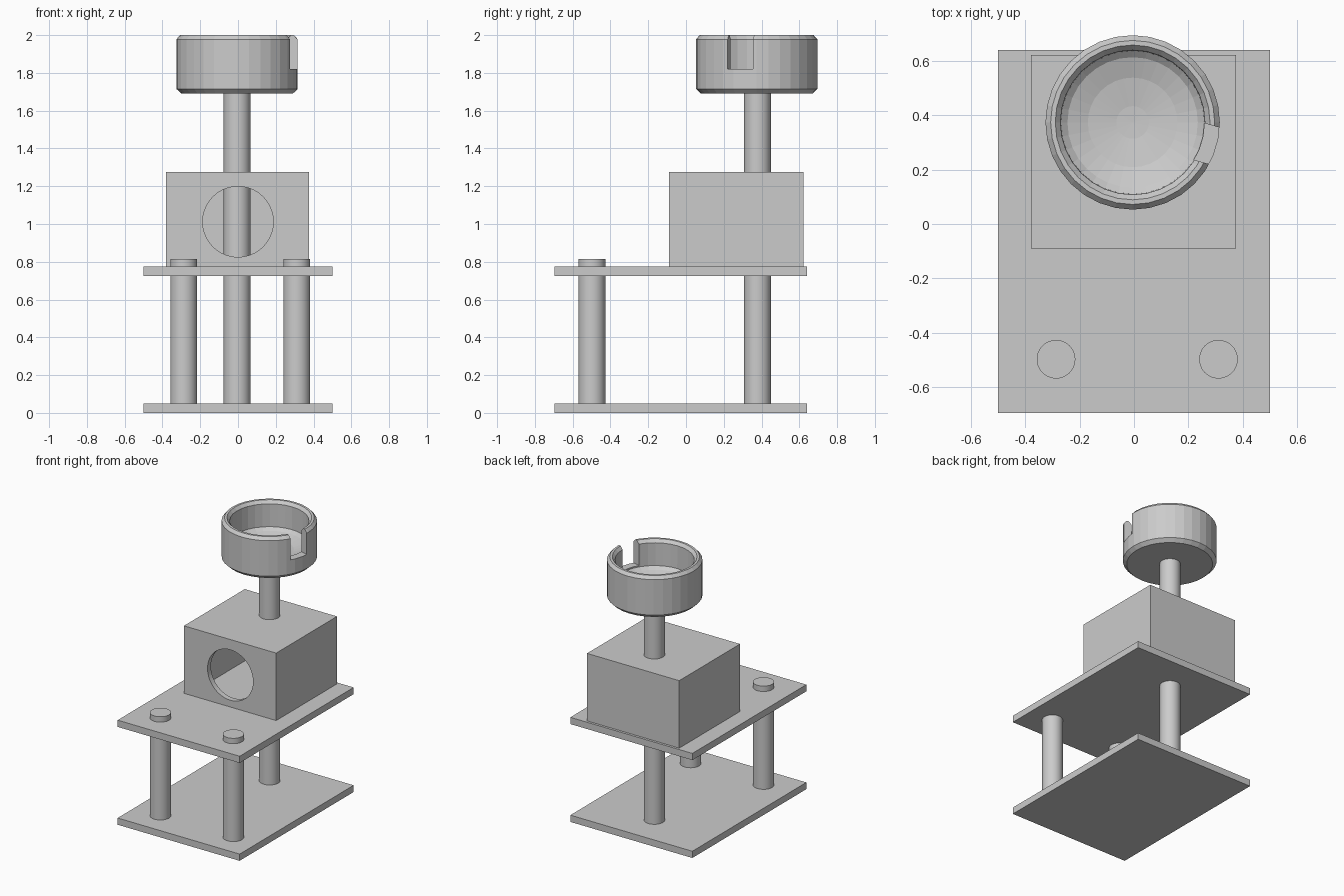
import bpy, bmesh
from math import radians, cos, sin, tau

if "Cube" in bpy.data.objects:
    bpy.data.objects.remove(bpy.data.objects["Cube"])


def box(name, lo, hi):
    mid = [(a + b) / 2 for a, b in zip(lo, hi)]
    bpy.ops.mesh.primitive_cube_add(size=1, location=mid)
    o = bpy.context.object
    o.name = name
    o.scale = [b - a for a, b in zip(lo, hi)]
    bpy.ops.object.transform_apply(location=False, rotation=False, scale=True)
    return o


def rod(name, x, y, z0, z1, r=0.071):
    bpy.ops.mesh.primitive_cylinder_add(vertices=40, radius=r, depth=z1 - z0,
                                        location=(x, y, (z0 + z1) / 2))
    o = bpy.context.object
    o.name = name
    bpy.ops.object.shade_smooth_by_angle()
    return o


def lathe(name, x, y, profile, sides):
    # closed profile running from axis to axis
    bm = bmesh.new()
    rings = []
    for r, z in profile:
        n = 1 if r == 0 else sides
        rings.append([bm.verts.new((r * cos(tau * i / sides), r * sin(tau * i / sides), z))
                      for i in range(n)])
    for a, b in zip(rings, rings[1:]):
        for i in range(sides):
            j = (i + 1) % sides
            quad = [a[i % len(a)], a[j % len(a)], b[j % len(b)], b[i % len(b)]]
            bm.faces.new(list(dict.fromkeys(quad)))
    bmesh.ops.recalc_face_normals(bm, faces=bm.faces)
    me = bpy.data.meshes.new(name)
    bm.to_mesh(me)
    bm.free()
    o = bpy.data.objects.new(name, me)
    o.location = (x, y, 0)
    bpy.context.collection.objects.link(o)
    return o


def cut(target, cutter):
    m = target.modifiers.new("cut", 'BOOLEAN')
    m.operation = 'DIFFERENCE'
    m.solver = 'EXACT'
    m.object = cutter
    bpy.context.view_layer.objects.active = target
    bpy.ops.object.modifier_apply(modifier=m.name)
    bpy.data.objects.remove(cutter)


# Plates
for name, z in (("base_plate", 0.0), ("upper_plate", 0.725)):
    box(name, (-0.5, -0.695, z), (0.5, 0.64, z + 0.05))

# Front legs poke through the upper plate
rod("front_leg_left", -0.287, -0.498, 0.03, 0.815)
rod("front_leg_right", 0.311, -0.498, 0.03, 0.815)

# Rear post carries the cup
rod("rear_post", -0.005, 0.378, 0.03, 1.70)

# Hollow housing with a round opening in front
housing = box("housing", (-0.38, -0.09, 0.775), (0.376, 0.622, 1.275))
t = 0.04
cut(housing, box("cavity", (-0.38 + t, -0.09 + t, 0.7), (0.376 - t, 0.622 - t, 1.275 - t)))
opening = rod("opening", 0, -0.1, 1.01 - 0.1, 1.01 + 0.1, 0.187)
opening.location = (0, -0.1, 1.012)
opening.rotation_euler.x = radians(90)
cut(housing, opening)

# Cup with chamfered rims and a dished floor
cx, cy = -0.005, 0.374
cup = lathe("cup", cx, cy, [
    (0, 1.69), (0.295, 1.69), (0.321, 1.715), (0.321, 1.978), (0.302, 2.0),
    (0.285, 2.0), (0.266, 1.978), (0.264, 1.81), (0.24, 1.79), (0.165, 1.765),
    (0.06, 1.75), (0, 1.748)], 32)

# Notch in the cup wall
notch = box("notch", (-0.1, -0.07, 1.82), (0.1, 0.07, 2.1))
a = radians(-16)
notch.location.x = cx + 0.3 * cos(a)
notch.location.y = cy + 0.3 * sin(a)
notch.rotation_euler.z = a
cut(cup, notch)
